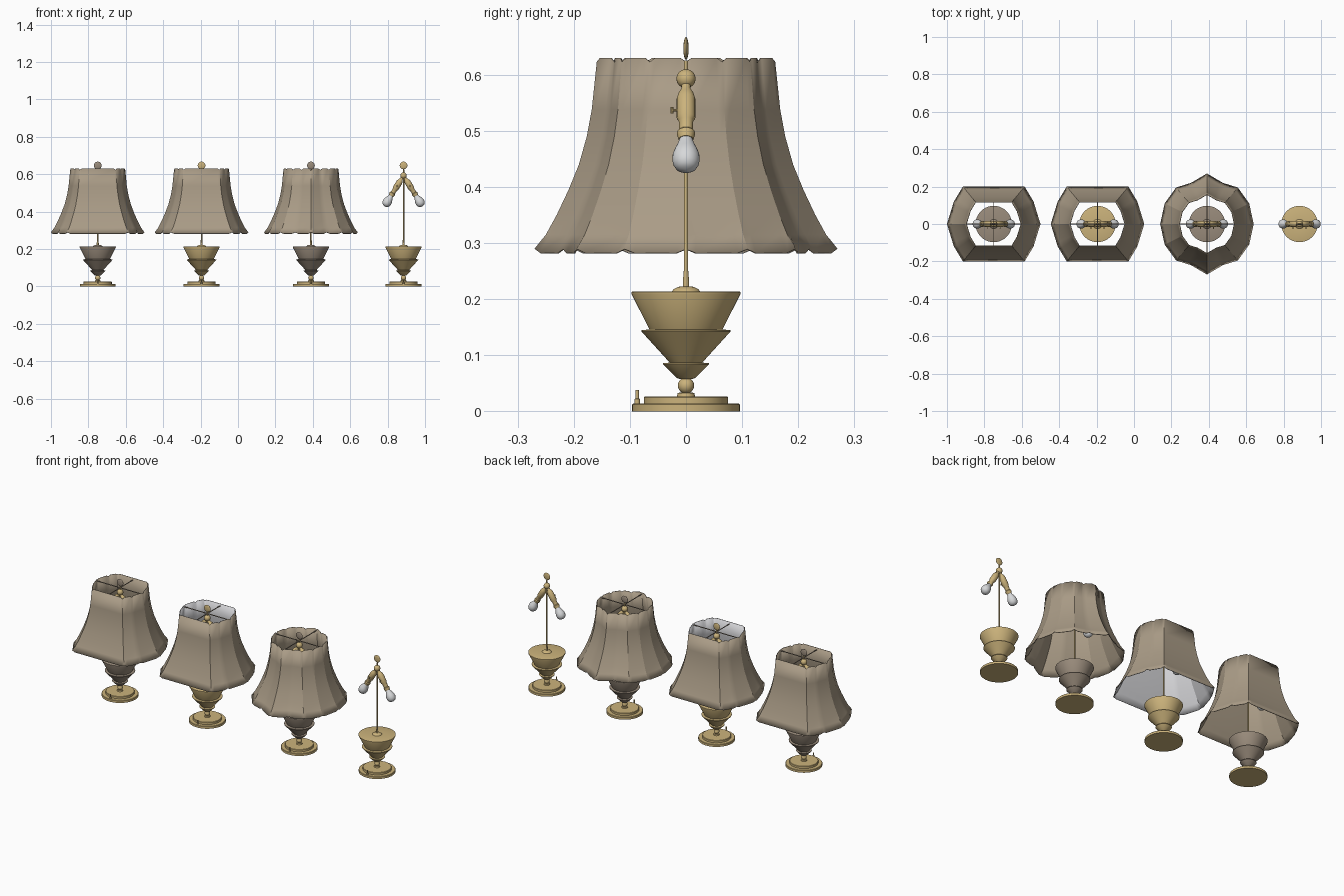
import bpy, bmesh, math
from mathutils import Matrix, Vector

if "Cube" in bpy.data.objects:
    bpy.data.objects.remove(bpy.data.objects["Cube"])


def material(name, rgb):
    m = bpy.data.materials.new(name)
    m.diffuse_color = (*rgb, 1)
    m.use_nodes = True
    m.node_tree.nodes["Principled BSDF"].inputs["Base Color"].default_value = m.diffuse_color
    return m


GOLD = material("brass gold", (0.60, 0.45, 0.20))
BROWN = material("brown bronze", (0.32, 0.26, 0.20))
CLOTH = material("tan cloth", (0.40, 0.33, 0.24))
LINING = material("white lining", (0.66, 0.66, 0.68))
GLASS = material("bulb glass", (0.68, 0.69, 0.70))


def finish(bm, name, mats, angle):
    bmesh.ops.recalc_face_normals(bm, faces=bm.faces)
    me = bpy.data.meshes.new(name)
    bm.to_mesh(me)
    bm.free()
    for m in mats:
        me.materials.append(m)
    for p in me.polygons:
        p.use_smooth = True
    me.set_sharp_from_angle(angle=math.radians(angle))
    ob = bpy.data.objects.new(name, me)
    bpy.context.collection.objects.link(ob)
    return ob


def lathe(name, profile, mat, origin=(0, 0, 0), axis=(0, 0, 1), seg=40):
    """Spin (radius, height) points round an axis; ends are capped."""
    bm = bmesh.new()
    rot = Vector((0, 0, 1)).rotation_difference(Vector(axis)).to_matrix().to_4x4()
    mtx = Matrix.Translation(origin) @ rot
    rings = []
    for r, h in profile:
        r = max(r, 0.0005)
        rings.append([bm.verts.new(mtx @ Vector((r * math.cos(a), r * math.sin(a), h)))
                      for a in (2 * math.pi * i / seg for i in range(seg))])
    for a, b in zip(rings, rings[1:]):
        for i in range(seg):
            j = (i + 1) % seg
            bm.faces.new((a[i], a[j], b[j], b[i]))
    bm.faces.new(rings[0][::-1])
    bm.faces.new(rings[-1])
    return finish(bm, name, [mat], 35)


def ball(r, z, squash=1.0, n=12):
    return [(r * math.sin(math.pi * i / n), z - squash * r * math.cos(math.pi * i / n))
            for i in range(n + 1)]


def rod(name, a, b, r, mat, seg=10):
    d = Vector(b) - Vector(a)
    return lathe(name, [(r, 0), (r, d.length)], mat, a, d.normalized(), seg)


# shade flare: height and plan scale
FLARE = [(0.283, 1), (0.315, 0.925), (0.351, 0.852), (0.395, 0.775),
         (0.44, 0.707), (0.49, 0.655), (0.538, 0.622), (0.63, 0.589)]


def shade(name, x, quadrant, mats):
    """Panelled flared shade, with small scallops at the panel corners."""
    pts = {(sx * px, sy * py) for px, py in quadrant for sx in (1, -1) for sy in (1, -1)}
    pts = {(p[0] + 0.0, p[1] + 0.0) for p in pts}
    corners = [Vector(p) for p in sorted(pts, key=lambda p: math.atan2(p[1], p[0]) % (2 * math.pi))]
    loop = []
    for i, c in enumerate(corners):
        n = corners[(i + 1) % len(corners)]
        step = (n - c).normalized() * 0.018
        loop += [(c, 0.007), (c + step, 0), (n - step, 0)]
    bm = bmesh.new()
    rings = []
    for k, (z, s) in enumerate(FLARE):
        sign = 1 if k == 0 else -1 if k == len(FLARE) - 1 else 0
        rings.append([bm.verts.new((x + p.x * s, p.y * s, z + sign * cut)) for p, cut in loop])
    n = len(loop)
    for a, b in zip(rings, rings[1:]):
        for i in range(n):
            j = (i + 1) % n
            bm.faces.new((a[i], a[j], b[j], b[i]))
    ob = finish(bm, name, mats, 20)
    mod = ob.modifiers.new("cloth thickness", 'SOLIDIFY')
    mod.thickness = 0.003
    mod.offset = -1
    mod.material_offset = mod.material_offset_rim = len(mats) - 1


def lamp(tag, x, body, spider=None):
    o = (x, 0, 0)
    # stepped foot and its switch
    lathe(tag + "_foot", [(0.096, 0), (0.096, 0.012), (0.094, 0.014), (0.075, 0.014),
                          (0.075, 0.025), (0.073, 0.027), (0.016, 0.027), (0.015, 0.033),
                          (0.006, 0.034)], GOLD, o, seg=64)
    lathe(tag + "_foot_switch", [(0.005, 0.013), (0.005, 0.022), (0.003, 0.023),
                                 (0.003, 0.038)], GOLD, (x, -0.087, 0), seg=12)
    lathe(tag + "_neck_ball", ball(0.0145, 0.046), GOLD, o, seg=24)
    # three stacked cones
    lathe(tag + "_body", [(0.012, 0.058), (0.017, 0.06), (0.041, 0.084), (0.041, 0.086),
                          (0.029, 0.087), (0.079, 0.142), (0.079, 0.145), (0.065, 0.146),
                          (0.097, 0.209), (0.097, 0.213), (0.094, 0.214), (0.025, 0.214),
                          (0.022, 0.218), (0.014, 0.222), (0.004, 0.223)], body, o, seg=64)
    # pole
    lathe(tag + "_pole", [(0.0055, 0.22), (0.0055, 0.232), (0.004, 0.25), (0.004, 0.625)],
          GOLD, o, seg=16)
    lathe(tag + "_hub_ball", ball(0.017, 0.593), GOLD, o, seg=24)
    # round finial facing front
    lathe(tag + "_finial", ball(0.0205, 0, 0.23), body, (x, 0, 0.647), (0, 1, 0), 32)
    # two angled sockets with bulbs
    for side, s in (("left", -1), ("right", 1)):
        d = Vector((s * 0.088, 0, -0.143)).normalized()
        hub = Vector((x, 0, 0.593))
        lathe(f"{tag}_{side}_socket",
              [(0.008, 0.01), (0.008, 0.022), (0.013, 0.03), (0.0165, 0.042), (0.0165, 0.082),
               (0.013, 0.088), (0.012, 0.108), (0.016, 0.112), (0.016, 0.117), (0.013, 0.127)],
              GOLD, hub, d, 24)
        lathe(f"{tag}_{side}_bulb",
              [(0.011, 0.124), (0.014, 0.135), (0.0195, 0.147), (0.0235, 0.158), (0.0245, 0.168),
               (0.023, 0.178), (0.0185, 0.186), (0.011, 0.191), (0, 0.193)], GLASS, hub, d, 24)
        k = hub + d * 0.066
        rod(f"{tag}_{side}_key", k, k + Vector((0, -0.025, 0)), 0.002, GOLD)
        rod(f"{tag}_{side}_key_grip", k + Vector((0, -0.025, -0.006)),
            k + Vector((0, -0.025, 0.006)), 0.0025, GOLD)
    # cross wires holding the shade
    if spider:
        sx, sy = spider
        rod(tag + "_wire_x", (x - sx, 0, 0.618), (x + sx, 0, 0.618), 0.0025, BROWN)
        rod(tag + "_wire_y", (x, -sy, 0.618), (x, sy, 0.618), 0.0025, BROWN)


SIX_SIDED = [(0.25, 0), (0.213, 0.12), (0.165, 0.2)]
POINTED = [(0.25, 0), (0.226, 0.11), (0.165, 0.195), (0.085, 0.22), (0, 0.27)]

lamp("lamp_a", -0.75, BROWN, (0.147, 0.118))
shade("lamp_a_shade", -0.75, SIX_SIDED, [CLOTH])
lamp("lamp_b", -0.195, GOLD, (0.147, 0.118))
shade("lamp_b_shade", -0.195, SIX_SIDED, [CLOTH, LINING])
lamp("lamp_c", 0.39, BROWN, (0.147, 0.159))
shade("lamp_c_shade", 0.39, POINTED, [CLOTH])
lamp("lamp_d", 0.885, GOLD)
